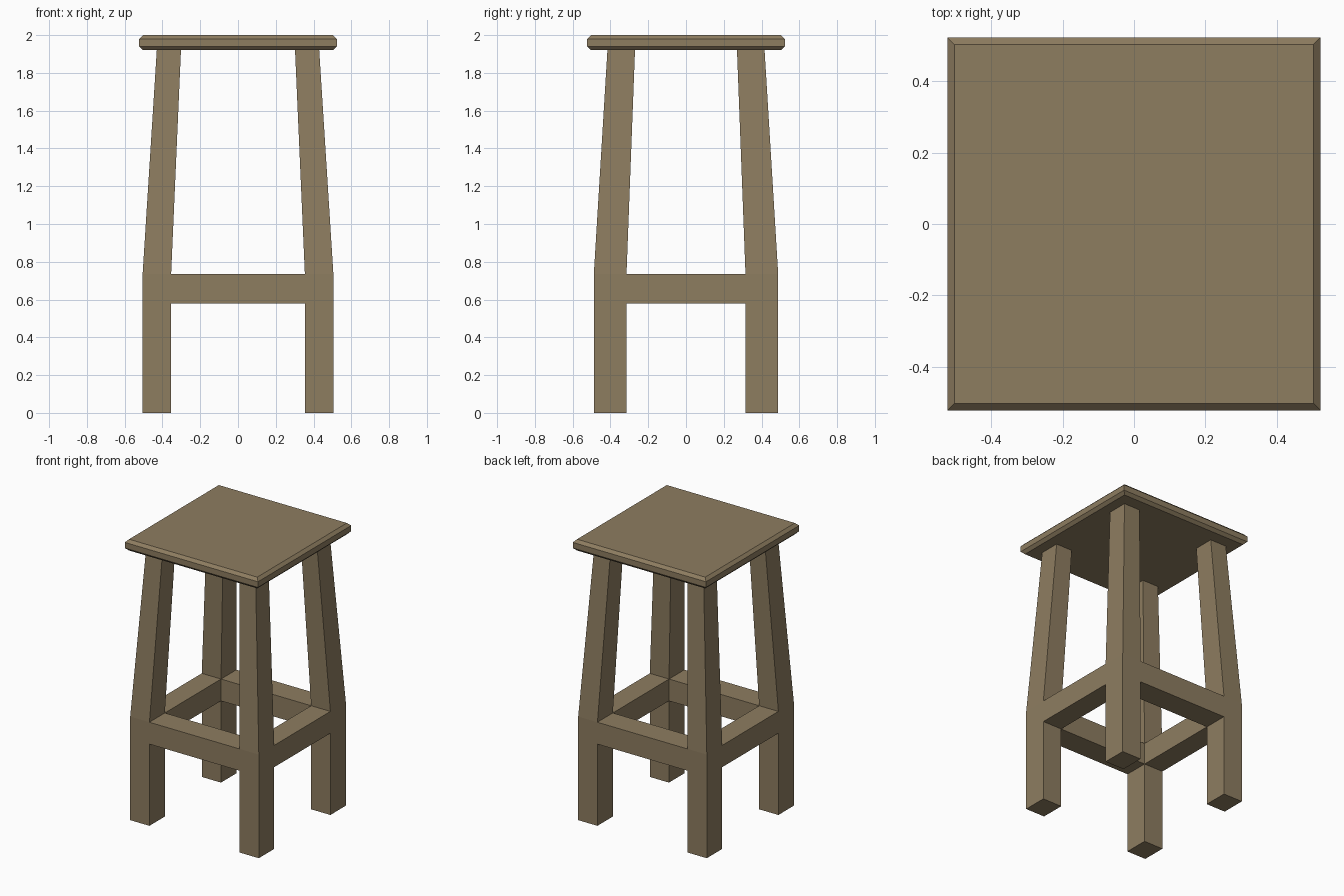
import bpy, bmesh

if "Cube" in bpy.data.objects:
    bpy.data.objects.remove(bpy.data.objects["Cube"])

wood = bpy.data.materials.new("wood")
wood.diffuse_color = (0.27, 0.205, 0.118, 1)
wood.use_nodes = True
wood.node_tree.nodes["Principled BSDF"].inputs["Base Color"].default_value = wood.diffuse_color


def loft(name, sections):
    """Solid through stacked rectangles (x0, x1, y0, y1, z)."""
    bm = bmesh.new()
    rings = []
    for x0, x1, y0, y1, z in sections:
        corners = ((x0, y0), (x1, y0), (x1, y1), (x0, y1))
        rings.append([bm.verts.new((x, y, z)) for x, y in corners])
    for a, b in zip(rings, rings[1:]):
        for i in range(4):
            j = (i + 1) % 4
            bm.faces.new((a[i], a[j], b[j], b[i]))
    bm.faces.new(rings[0][::-1])
    bm.faces.new(rings[-1])
    bmesh.ops.recalc_face_normals(bm, faces=bm.faces)
    mesh = bpy.data.meshes.new(name)
    bm.to_mesh(mesh)
    bm.free()
    mesh.materials.append(wood)
    obj = bpy.data.objects.new(name, mesh)
    bpy.context.collection.objects.link(obj)
    return obj


# seat slab with chamfered top and bottom rims
S, C = 0.523, 0.02
loft("seat", [(-h, h, -h, h, z) for h, z in
              ((S - C, 1.92), (S, 1.92 + C), (S, 2.0 - C), (S - C, 2.0))])

# legs: straight up to the rails, then leaning inward and tapering
XI, XO, YI, YO = 0.354, 0.505, 0.315, 0.488
Z0, Z1 = 0.58, 0.735
profile = [(XI, XO, YI, YO, 0.0), (XI, XO, YI, YO, Z1),
           (0.302, 0.43, 0.27, 0.416, 1.92)]
for sx, side in ((-1, "left"), (1, "right")):
    for sy, end in ((-1, "front"), (1, "back")):
        loft(f"{end}_{side}_leg",
             [(sx * a, sx * b, sy * c, sy * d, z) for a, b, c, d, z in profile])

# rails, as deep as the legs, joining them in a ring
for s, end, side in ((-1, "front", "left"), (1, "back", "right")):
    loft(f"{end}_rail", [(-XI, XI, s * YI, s * YO, z) for z in (Z0, Z1)])
    loft(f"{side}_rail", [(s * XI, s * XO, -YI, YI, z) for z in (Z0, Z1)])
